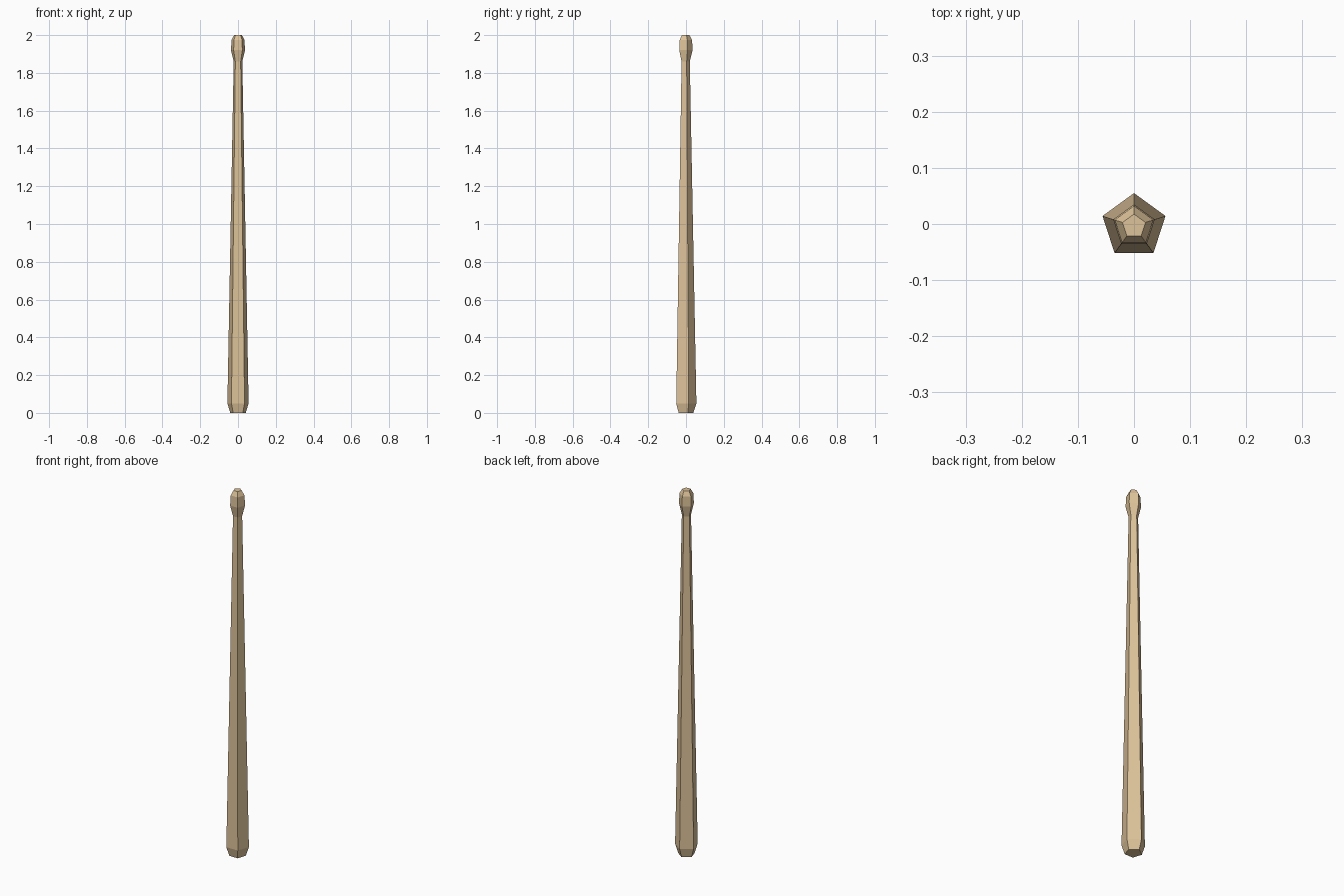
import bpy, bmesh
from math import sin, cos, tau

if "Cube" in bpy.data.objects:
    bpy.data.objects.remove(bpy.data.objects["Cube"])

SIDES = 5
CENTRE_Y = -0.0056 * 0.7  # pentagon axis sits slightly forward of the bounding-box centre

# (radius, height) profile: chamfered butt, long taper, neck, bulging tip
PROFILE = [(0.043, 0.0), (0.059, 0.05), (0.024, 1.86),
           (0.039, 1.92), (0.036, 1.975), (0.0216, 2.0)]

bm = bmesh.new()
rings = []
for r, z in PROFILE:
    rings.append([bm.verts.new((-r * sin(i * tau / SIDES),
                                CENTRE_Y + r * cos(i * tau / SIDES), z))
                  for i in range(SIDES)])

# Side walls
for low, high in zip(rings, rings[1:]):
    for i in range(SIDES):
        j = (i + 1) % SIDES
        bm.faces.new((low[i], low[j], high[j], high[i]))

# End caps
bm.faces.new(rings[0][::-1])
bm.faces.new(rings[-1])
bmesh.ops.recalc_face_normals(bm, faces=bm.faces)

mesh = bpy.data.meshes.new("drumstick")
bm.to_mesh(mesh)
bm.free()

# Pale wood
wood = bpy.data.materials.new("pale_wood")
wood.diffuse_color = (0.72, 0.54, 0.32, 1)
wood.use_nodes = True
wood.node_tree.nodes["Principled BSDF"].inputs["Base Color"].default_value = wood.diffuse_color
mesh.materials.append(wood)

stick = bpy.data.objects.new("drumstick", mesh)
bpy.context.collection.objects.link(stick)
